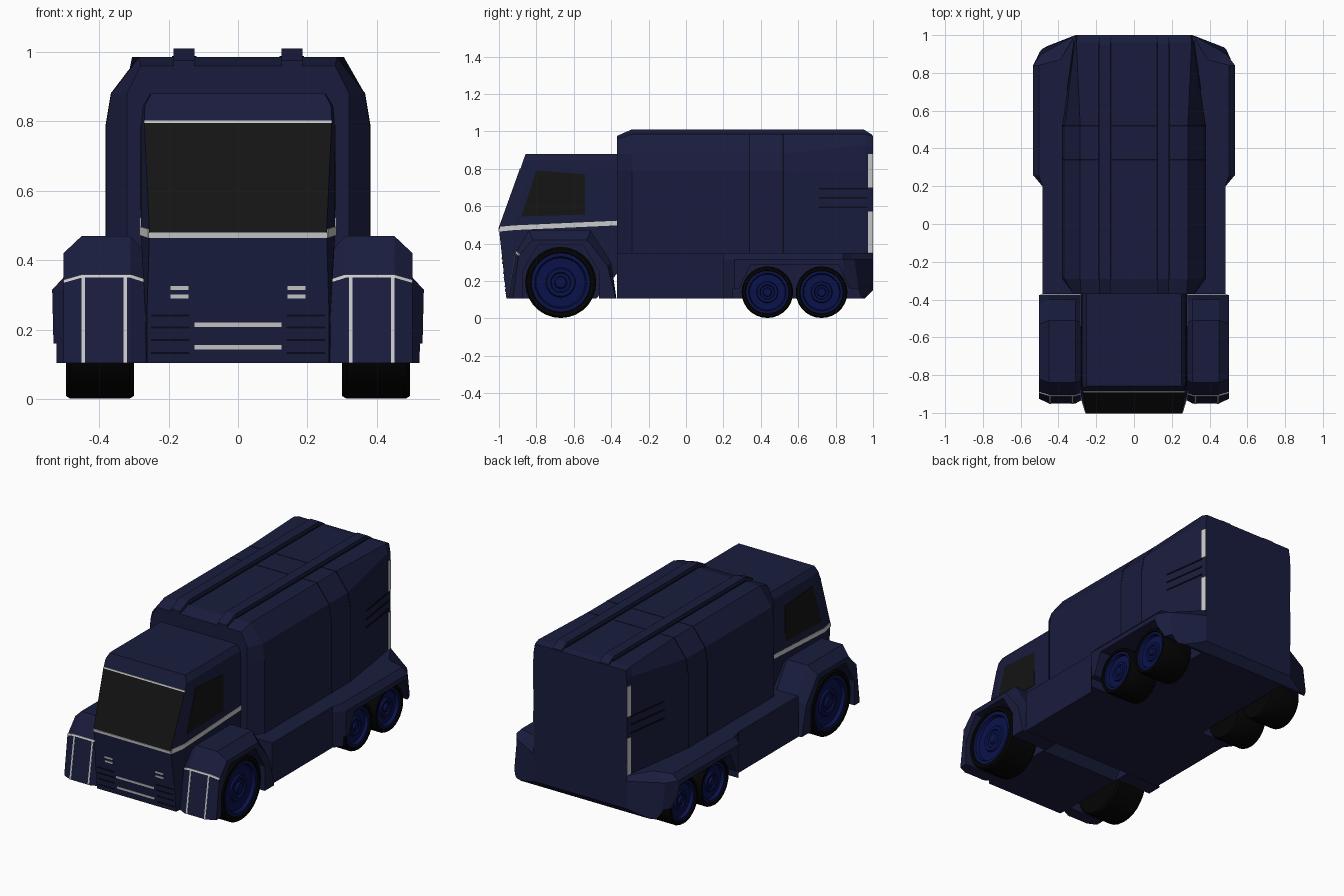
import bpy, bmesh, math
from mathutils import Vector

if "Cube" in bpy.data.objects:
    bpy.data.objects.remove(bpy.data.objects["Cube"])


def material(name, r, g, b):
    m = bpy.data.materials.new(name)
    m.diffuse_color = (r, g, b, 1)
    m.use_nodes = True
    m.node_tree.nodes["Principled BSDF"].inputs["Base Color"].default_value = m.diffuse_color
    return m


NAVY = material("navy", 0.010, 0.012, 0.048)
DARK = material("dark_line", 0.003, 0.003, 0.010)
GLASS = material("glass", 0.007, 0.007, 0.007)
TYRE = material("tyre", 0.001, 0.001, 0.001)
RIM = material("rim", 0.003, 0.006, 0.07)
WHITE = material("trim", 0.55, 0.55, 0.53)
FLOOR = .105


def loft(name, rings, mat, mirror=False):
    """Skin closed rings of equal length and cap both ends."""
    bm = bmesh.new()
    vs = [[bm.verts.new(p) for p in ring] for ring in rings]
    n = len(rings[0])
    for a, b in zip(vs, vs[1:]):
        for i in range(n):
            j = (i + 1) % n
            bm.faces.new((a[i], a[j], b[j], b[i]))
    bm.faces.new(vs[0])
    bm.faces.new(vs[-1])
    bmesh.ops.recalc_face_normals(bm, faces=bm.faces)
    me = bpy.data.meshes.new(name)
    bm.to_mesh(me)
    bm.free()
    me.materials.append(mat)
    ob = bpy.data.objects.new(name, me)
    bpy.context.collection.objects.link(ob)
    if mirror:
        ob.modifiers.new("mirror", 'MIRROR')
    return ob


def plate(name, pts, push, mat, mirror=False):
    """Thin plate: polygon thickened to both sides along push."""
    d = Vector(push)
    return loft(name, [[Vector(p) - d for p in pts], [Vector(p) + d for p in pts]], mat, mirror)


def slab(name, prof, x0, x1, mat, mirror=False):
    """Side profile (y, z) extruded along x."""
    return loft(name, [[(x, y, z) for y, z in prof] for x in (x0, x1)], mat, mirror)


def both(half):
    """Half outline (x, v) completed by its mirror image."""
    return half + [(-x, v) for x, v in reversed(half)]


# Cargo box: sections along y, squaring off and narrowing to the rear
full = [(.38, .33), (.38, .79), (.365, .88), (.285, .985)]
rear = [(.316, .33), (.316, .79), (.316, .93), (.305, .985)]
tail = [(.31, .33), (.31, .79), (.31, .92), (.30, .975)]
front = [(.32, .33), (.32, .79), (.32, .88), (.28, .96)]
loft("cargo_box", [[(x, y, z) for x, z in both(half)] for y, half in
                   ((-.37, front), (-.29, full), (.52, full), (.96, rear), (1.0, tail))], NAVY)
for y in (.34, .52):
    loft("box_panel_line", [[(x, v, z) for x, z in both([(a + .001, b + .001) for a, b in full])]
                            for v in (y - .003, y + .003)], DARK)

# Roof rails with dark edges
rail = [(-.37, .9), (-.37, .975), (-.29, 1.01), (.95, 1.01), (.998, .98), (.998, .9)]
slab("roof_rail", rail, .125, .185, NAVY, True)
for x in (.12, .185):
    plate("rail_edge", [(x, -.29, .985), (x + .005, -.29, .985), (x + .005, .96, .985), (x, .96, .985)],
          (0, 0, .003), DARK, True)

# Rear corner lamps and side vents
for z0, z1 in ((.35, .57), (.70, .88)):
    plate("rear_corner_lamp", [(.314, .972, z0), (.309, 1.0, z0), (.309, 1.0, z1), (.314, .972, z1)],
          (.003, 0, 0), WHITE, True)
for z in (.59, .64, .69):
    plate("box_side_vent", [(.353, .71, z), (.316, .97, z), (.316, .97, z + .008), (.353, .71, z + .008)],
          (.0035, 0, 0), DARK, True)


# Lower body with rear fenders; the wing tops slope down to the tail
def plan(o, z, wing=(.49, .93)):
    return [(x, y, z) for x, y in both([(.485, -.37), (.485, .2), (o, .26), (o, .84), wing, (.31, 1.0)])]


body = loft("lower_body", [plan(.53, FLOOR), plan(.535, .315, (.49, .90)), plan(.503, .35, (.39, .87))], NAVY)
arch = [(.25, .05), (.25, .16), (.285, .16), (.345, .287), (.815, .287), (.875, .16), (.92, .16), (.96, .05)]
cutters = [slab("arch_cutter_right", arch, .29, .7, NAVY),
           slab("arch_cutter_left", arch, -.7, -.29, NAVY),
           slab("tail_cutter", [(.94, .09), (1.06, .21), (1.06, .05)], -.8, .8, NAVY)]
for c in cutters:
    mod = body.modifiers.new("cut", 'BOOLEAN')
    mod.operation = 'DIFFERENCE'
    mod.solver = 'EXACT'
    mod.object = c
    c.hide_render = True
    c.display_type = 'WIRE'

# Cab: plan rings from bottom to roof (z, front x, front y, side x, side y, back y)
levels = [(FLOOR, .262, -.96, .266, -.91, -.48), (.25, .262, -.975, .267, -.915, -.36),
          (.48, .255, -1.0, .28, -.92, -.36), (.80, .27, -.885, .278, -.835, -.36),
          (.845, .268, -.87, .274, -.825, -.36), (.88, .25, -.857, .252, -.82, -.36)]
loft("cab", [[(x, y, z) for x, y in both([(fx, fy), (sx, sy), (sx, b)])]
             for z, fx, fy, sx, sy, b in levels], NAVY)


def nose(z):
    """Front surface y of the cab at height z."""
    return -.96 - .04 * (z - .11) / .37 if z < .48 else -1 + .115 * (z - .48) / .32


def front_plate(name, x0, x1, z0, z1, mat, mirror=False, t=.003):
    return plate(name, [(x0, nose(z0), z0), (x1, nose(z0), z0), (x1, nose(z1), z1), (x0, nose(z1), z1)],
                 (0, t, 0), mat, mirror)


# Windscreen, side windows and belt stripe
plate("windscreen", [(-.255, nose(.482), .482), (.255, nose(.482), .482),
                     (.269, nose(.797), .797), (-.269, nose(.797), .797)], (0, .003, 0), GLASS)
front_plate("windscreen_lower_trim", -.257, .257, .464, .48, WHITE, t=.004)
front_plate("windscreen_upper_trim", -.27, .27, .795, .803, WHITE, t=.004)
plate("side_window", [(.279, -.88, .545), (.278, -.80, .79), (.278, -.54, .77), (.279, -.54, .555)],
      (.003, 0, 0), GLASS, True)
plate("belt_stripe", [(.279, -.92, .472), (.279, -.37, .497), (.279, -.37, .522), (.279, -.92, .497)],
      (.004, 0, 0), WHITE, True)
plate("belt_stripe_corner", [(.256, -.998, .464), (.28, -.92, .472), (.28, -.92, .497), (.256, -.994, .49)],
      (.003, 0, 0), WHITE, True)

# Grille bars, headlights and vents
for z in (.143, .208):
    front_plate("grille_bar", -.125, .125, z, z + .013, WHITE)
for z in (.29, .315):
    front_plate("headlight", .142, .194, z, z + .011, WHITE, True)
for z in (.13, .167, .203, .238):
    front_plate("grille_vent", .14, .25, z, z + .006, DARK, True)

# Front fenders: arch profiles lofted across x
outer = [(-.95, FLOOR), (-.91, .35), (-.84, .47), (-.51, .47), (-.40, .30), (-.372, FLOOR)]
small = [(-.925, FLOOR), (-.895, .335), (-.82, .42), (-.53, .42), (-.42, .28), (-.375, FLOOR)]
inner = [(-.465, FLOOR), (-.465, .25), (-.55, .392), (-.79, .392), (-.875, .25), (-.875, FLOOR)]
loft("front_fender", [[(x, y, z) for y, z in prof + inner] for x, prof in
                      ((.262, small), (.31, outer), (.45, outer), (.503, small))], NAVY, True)
for x in (.325, .445):
    plate("fender_stripe", [(x - .005, -.950, FLOOR), (x + .005, -.950, FLOOR),
                            (x + .005, -.911, .35), (x - .005, -.911, .35)], (0, .002, 0), WHITE, True)
across = [(.264, -.895, .335), (.31, -.91, .35), (.45, -.91, .35), (.503, -.895, .335)]
for a, b in zip(across, across[1:]):
    up = Vector((0, .004, .009))
    a, b = Vector(a), Vector(b)
    plate("fender_cross_stripe", [a, b, b + up, a + up], (0, .003, 0), WHITE, True)


# Wheels: lathed tyre and stepped rim
def lathe(name, prof, y, r, mat):
    n = 28
    rings = [[(x, y + k * r * math.cos(2 * math.pi * i / n), r + .002 + k * r * math.sin(2 * math.pi * i / n))
              for i in range(n)] for x, k in prof]
    ob = loft(name, rings, mat, True)
    bpy.ops.object.select_all(action='DESELECT')
    ob.select_set(True)
    bpy.context.view_layer.objects.active = ob
    bpy.ops.object.shade_smooth_by_angle(angle=math.radians(30))


tyre = [(.30, .6), (.30, .95), (.312, 1), (.483, 1), (.495, .95), (.495, .85), (.465, .8)]
rim = [(.455, .83), (.487, .83), (.487, .73), (.468, .69), (.468, .42), (.478, .39),
       (.478, .29), (.470, .26), (.470, .18), (.482, .15)]
for label, y, r in (("front", -.67, .19), ("middle", .435, .138), ("rear", .725, .138)):
    lathe(label + "_tyre", tyre, y, r, TYRE)
    lathe(label + "_rim", rim, y, r, RIM)
